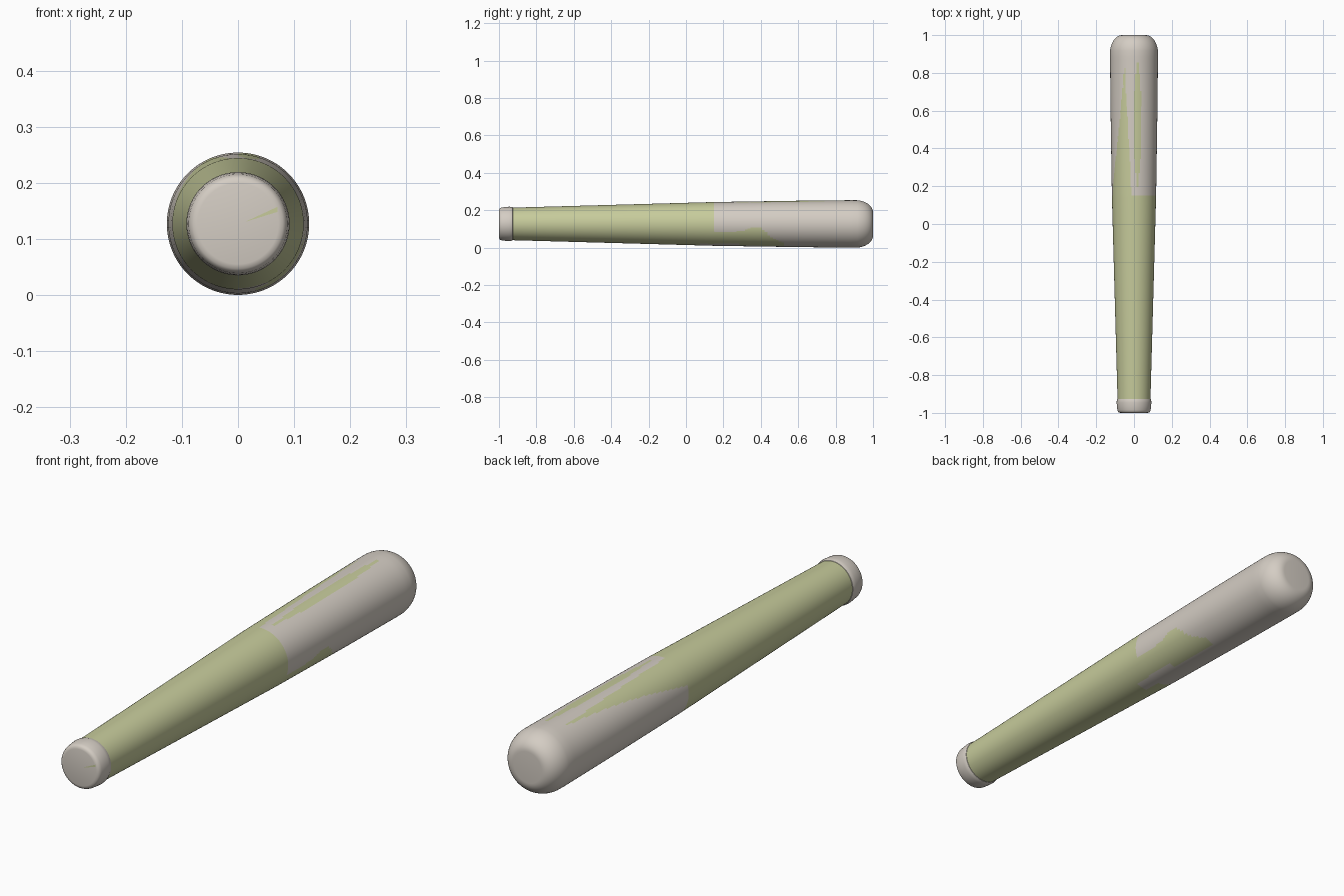
import bpy, math

if "Cube" in bpy.data.objects:
    bpy.data.objects.remove(bpy.data.objects["Cube"])

def material(name, rgb):
    m = bpy.data.materials.new(name)
    m.diffuse_color = (*rgb, 1)
    m.use_nodes = True
    m.node_tree.nodes["Principled BSDF"].inputs["Base Color"].default_value = m.diffuse_color
    return m

GREY = material("warm grey", (0.66, 0.61, 0.55))
GREEN = material("pale olive", (0.57, 0.60, 0.33))
CZ = 0.127          # height of the axis
SEGS = 120

def radius_at(profile, y):
    for (y0, r0), (y1, r1) in zip(profile, profile[1:]):
        if y <= y1:
            return r0 + (r1 - r0) * (y - y0) / (y1 - y0)
    return profile[-1][1]

def lathe(name, rings, rule):
    """Closed solid of revolution along y; rule(y, angle from top) -> material index."""
    verts, faces, mats = [], [], []
    for y, r in rings:
        for i in range(SEGS):
            a = 2 * math.pi * i / SEGS
            verts.append((r * math.sin(a), y, CZ + r * math.cos(a)))
    for k in range(len(rings) - 1):
        ym = (rings[k][0] + rings[k + 1][0]) / 2
        for i in range(SEGS):
            j = (i + 1) % SEGS
            faces.append((k * SEGS + i, (k + 1) * SEGS + i, (k + 1) * SEGS + j, k * SEGS + j))
            deg = ((i + 0.5) * 360 / SEGS + 180) % 360 - 180
            mats.append(rule(ym, deg))
    last = (len(rings) - 1) * SEGS
    faces += [tuple(range(SEGS)), tuple(last + i for i in reversed(range(SEGS)))]
    mats += [0, 0]
    me = bpy.data.meshes.new(name)
    me.from_pydata(verts, [], faces)
    me.materials.append(GREY)
    me.materials.append(GREEN)
    me.polygons.foreach_set("material_index", mats)
    ob = bpy.data.objects.new(name, me)
    bpy.context.collection.objects.link(ob)
    bpy.context.view_layer.objects.active = ob
    ob.select_set(True)
    bpy.ops.object.shade_smooth_by_angle(angle=math.radians(35))
    ob.select_set(False)
    return ob

# Painted pattern of the body: green handle, grey barrel, ragged green streaks
def body_paint(y, a):
    if y < 0.15:
        # small grey patch under the handle end
        return 0 if y > 0.08 and 155 < abs(a) and a > 0 else 1
    t = (0.88 - y) / 0.70
    if t > 0:
        # long wedge on the upper left
        if -24 - 46 * t ** 1.6 < a < -24 + 17 * t:
            return 1
        # narrow streak near the top
        w = 10 * math.sin(math.pi * min(t, 1)) ** 0.8
        if y > 0.18 and abs(a - 9) < w:
            return 1
    # ragged patch on the lower right
    if y < 0.52:
        top = 110 - 12 * math.exp(-((y - 0.38) / 0.06) ** 2)
        if y > 0.4:
            top += (y - 0.4) * 300
        if top < a < 165 and not (y < 0.28 and a > 152):
            return 1
    return 0

# Handle and barrel, tapering to a rounded end
taper = [(-0.93, 0.087), (0.15, 0.117), (0.6, 0.124), (0.9, 0.127)]
rings = [(-0.93 + 0.015 * k, 0) for k in range(122)]
rings = [(y, radius_at(taper, y)) for y, _ in rings]
for k in range(1, 13):
    t = math.pi / 2 * k / 12
    rings.append((0.905 + 0.095 * math.sin(t), 0.062 + 0.065 * math.cos(t)))
lathe("bat_body", rings, body_paint)

# Knob at the handle end
knob = [(-1.0, 0.072), (-0.998, 0.08), (-0.993, 0.085), (-0.985, 0.088),
        (-0.965, 0.0905), (-0.945, 0.092), (-0.935, 0.091), (-0.927, 0.0885), (-0.922, 0.08)]
lathe("knob", knob, lambda y, a: 0)

# Thin painted sliver on the knob face
me = bpy.data.meshes.new("knob_mark")
me.from_pydata([(0.012, -1.0005, 0.130), (0.07, -1.0005, 0.148), (0.07, -1.0005, 0.157)], [], [(0, 1, 2)])
me.materials.append(GREEN)
bpy.context.collection.objects.link(bpy.data.objects.new("knob_mark", me))
